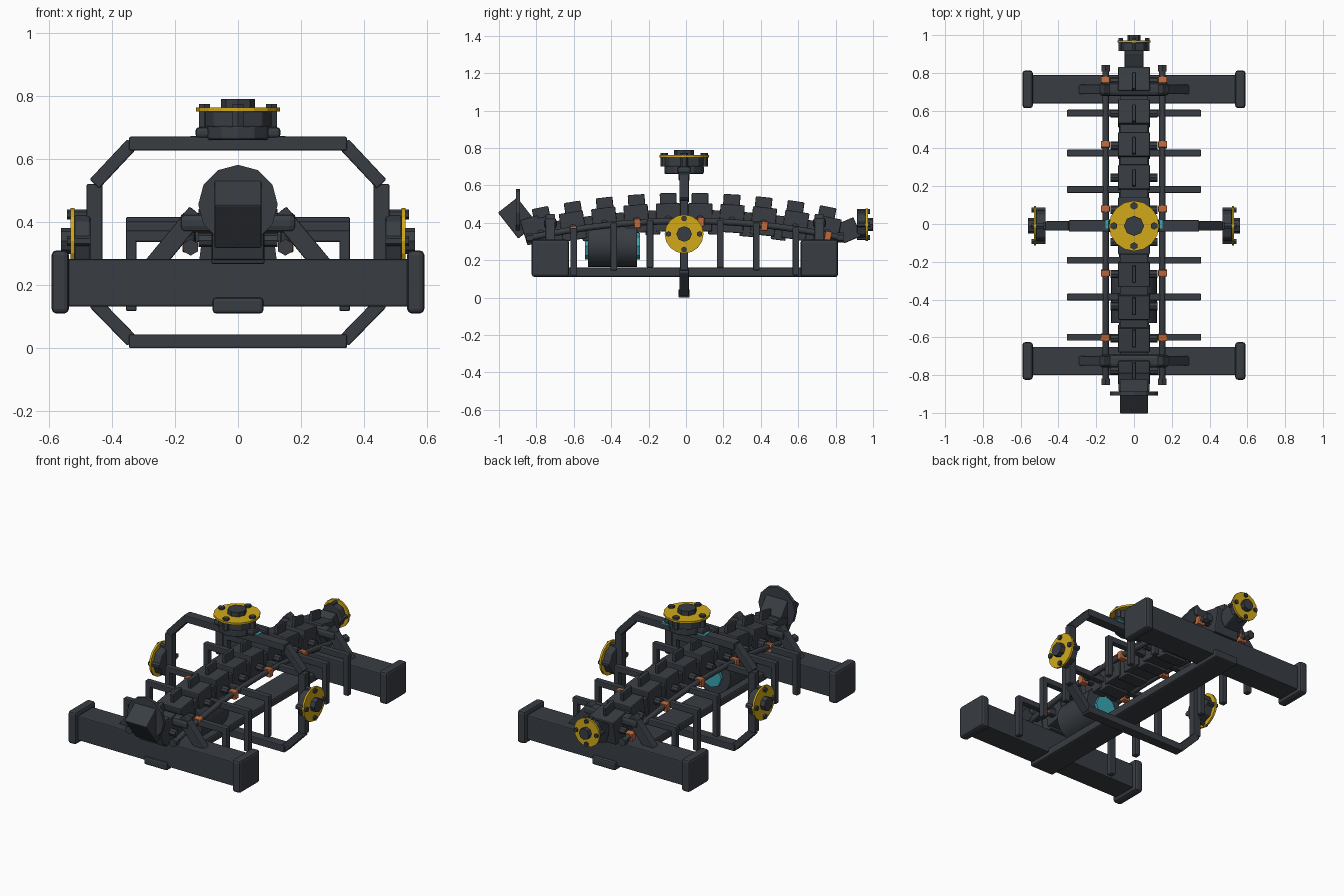
import bpy, math
from mathutils import Vector

if "Cube" in bpy.data.objects:
    bpy.data.objects.remove(bpy.data.objects["Cube"], do_unlink=True)


def material(name, rgb):
    m = bpy.data.materials.new(name)
    m.use_nodes = True
    m.diffuse_color = (*rgb, 1)
    m.node_tree.nodes["Principled BSDF"].inputs["Base Color"].default_value = (*rgb, 1)
    return m


DARK = material("dark_steel", (0.04, 0.047, 0.056))
YELLOW = material("yellow_paint", (0.64, 0.40, 0.01))
ORANGE = material("copper_orange", (0.52, 0.14, 0.045))
TEAL = material("teal_glow", (0.04, 0.38, 0.45))


def finish(name, mat, bevel=0):
    o = bpy.context.object
    o.name = name
    o.data.materials.append(mat)
    if bevel:
        b = o.modifiers.new("bevel", "BEVEL")
        b.width = bevel
        b.segments = 2
    return o


def box(name, loc, size, tilt=0, mat=DARK, bevel=0.006):
    bpy.ops.mesh.primitive_cube_add(size=1, location=loc, rotation=(tilt, 0, 0))
    bpy.context.object.scale = size
    bpy.ops.object.transform_apply(location=False, rotation=False, scale=True)
    return finish(name, mat, bevel)


def beam(name, p, q, width, depth=None, bevel=0.005):
    # square bar between two points
    p, q = Vector(p), Vector(q)
    o = box(name, (p + q) / 2, (depth or width, width, (q - p).length), bevel=bevel)
    o.rotation_euler = (q - p).to_track_quat("Z", "Y").to_euler()
    return o


def cyl(name, p, q, r, sides=16, mat=DARK, smooth=False, bevel=0):
    p, q = Vector(p), Vector(q)
    bpy.ops.mesh.primitive_cylinder_add(vertices=sides, radius=r, depth=(q - p).length,
                                        location=(p + q) / 2)
    bpy.context.object.rotation_euler = (q - p).to_track_quat("Z", "Y").to_euler()
    if smooth:
        bpy.ops.object.shade_smooth_by_angle(angle=math.radians(40))
    return finish(name, mat, bevel)


def hub(name, base, direction, r, body, nub):
    # flanged port: housing, yellow plate, centre nub and four bolts
    d = Vector(direction).normalized()
    base = Vector(base)
    u = d.orthogonal().normalized()
    v = d.cross(u)
    top = base + d * (body + 0.012)
    cyl(name + "_housing", base, base + d * body, r * 0.83, 8, bevel=0.005)
    cyl(name + "_plate", base + d * body, top, r, 16, YELLOW)
    cyl(name + "_nub", top, top + d * nub, r * 0.4, 8)
    for i in range(4):
        a = math.radians(45 + 90 * i)
        c = base + (u * math.cos(a) + v * math.sin(a)) * r * 0.8
        cyl(name + "_bolt", c, c + d * (body + 0.024), r * 0.15, 6)


def drop(y):
    return 0.13 * y * y


def lean(y):
    return -math.atan(0.26 * y)


# Cross skids, end caps and braces
for end, y in (("front", -0.725), ("rear", 0.713)):
    box(end + "_skid", (0, y, 0.207), (1.12, 0.15, 0.15))
    box(end + "_saddle", (0, y, 0.41 - drop(y) + 0.055), (0.37, 0.07, 0.06), bevel=0.02)
    for s in (-1, 1):
        box(end + "_skid_cap", (s * 0.563, y, 0.21), (0.055, 0.2, 0.2), bevel=0.015)
        beam(end + "_brace", (s * 0.13, y, 0.43), (s * 0.27, y, 0.26), 0.06, 0.05)

# Keel plank
box("keel", (0, 0, 0.135), (0.16, 1.62, 0.05), bevel=0.01)

# Arched spine
for i in range(10):
    y = -0.775 + 0.17 * i
    z = 0.42 - drop(y)
    t = lean(y)
    box("vertebra", (0, y, z + 0.01), (0.168, 0.13, 0.15), t)
    box("vertebra_fin", (0, y, z + 0.11), (0.022, 0.09, 0.06), t)
    cyl("vertebra_pin", (-0.125, y, z), (0.125, y, z), 0.022, 8)
    if i < 9:
        n = y + 0.085
        box("spine_disc", (0, n, 0.405 - drop(n)), (0.15, 0.08, 0.13), lean(n))

# Side rods following the spine, with collars and end nuts
for s in (-1, 1):
    curve = bpy.data.curves.new("side_rod", "CURVE")
    curve.dimensions = "3D"
    curve.bevel_depth = 0.017
    curve.bevel_resolution = 2
    curve.use_fill_caps = True
    path = curve.splines.new("POLY")
    path.points.add(16)
    for i, p in enumerate(path.points):
        y = -0.83 + 1.66 * i / 16
        p.co = (s * 0.15, y, 0.41 - drop(y), 1)
    curve.materials.append(DARK)
    bpy.context.collection.objects.link(bpy.data.objects.new("side_rod", curve))
    for y in (-0.6, -0.26, 0.08, 0.42, 0.76):
        box("rod_collar", (s * 0.152, y, 0.405 - drop(y)), (0.048, 0.036, 0.05), lean(y), ORANGE)
    for y in (-0.835, 0.825):
        z = 0.41 - drop(y)
        cyl("rod_nut", (s * 0.15, y - 0.018, z), (s * 0.15, y + 0.018, z), 0.026, 6)

# Ribs
for y in (-0.6, -0.386, -0.192, 0.183, 0.376, 0.587):
    z = 0.402 - drop(y)
    beam("rib_bar", (-0.355, y, z), (0.355, y, z), 0.036)
    for s in (-1, 1):
        box("rib_leg", (s * 0.338, y, z - 0.11), (0.034, 0.036, 0.256))

# Octagonal hoop around the middle
Y = -0.01
corners = [(0.335, 0.648), (0.455, 0.52), (0.455, 0.145), (0.335, 0.022)]
for s in (-1, 1):
    for (x1, z1), (x2, z2) in zip(corners, corners[1:]):
        beam("hoop_side", (s * x1, Y, z1), (s * x2, Y, z2), 0.042, 0.05)
for z in (0.648, 0.022):
    beam("hoop_bar", (-0.345, Y, z), (0.345, Y, z), 0.044, 0.06)

# Ports on the hoop and at the tail
cyl("top_port_collar", (0, Y, 0.66), (0, Y, 0.705), 0.105, 12, bevel=0.008)
box("top_port_clamp", (0, Y, 0.683), (0.27, 0.07, 0.035), bevel=0.012)
box("top_port_strip", (0, Y + 0.01, 0.668), (0.3, 0.05, 0.008), mat=TEAL, bevel=0)
hub("top_port", (0, Y, 0.7), (0, 0, 1), 0.133, 0.05, 0.028)
for s in (-1, 1):
    hub("side_port", (s * 0.468, Y, 0.34), (s, 0, 0), 0.104, 0.05, 0.03)
box("tail_neck", (0, 0.87, 0.36), (0.1, 0.1, 0.11), 0.4)
hub("tail_port", (0, 0.915, 0.39), (0, 1, 0), 0.087, 0.045, 0.028)

# Head: round shield with a tilted box through it
cyl("head_shield", (0, -0.908, 0.455), (0, -0.888, 0.455), 0.126, 12)
box("head_box", (0, -0.9, 0.425), (0.15, 0.13, 0.176), math.radians(38))
box("head_neck", (0, -0.82, 0.36), (0.165, 0.1, 0.14), 0.3)

# Drum slung under the spine
cyl("drum", (0, -0.525, 0.285), (0, -0.262, 0.285), 0.122, 24, smooth=True)
cyl("drum_core", (0, -0.54, 0.275), (0, -0.245, 0.275), 0.07, 8, TEAL)
